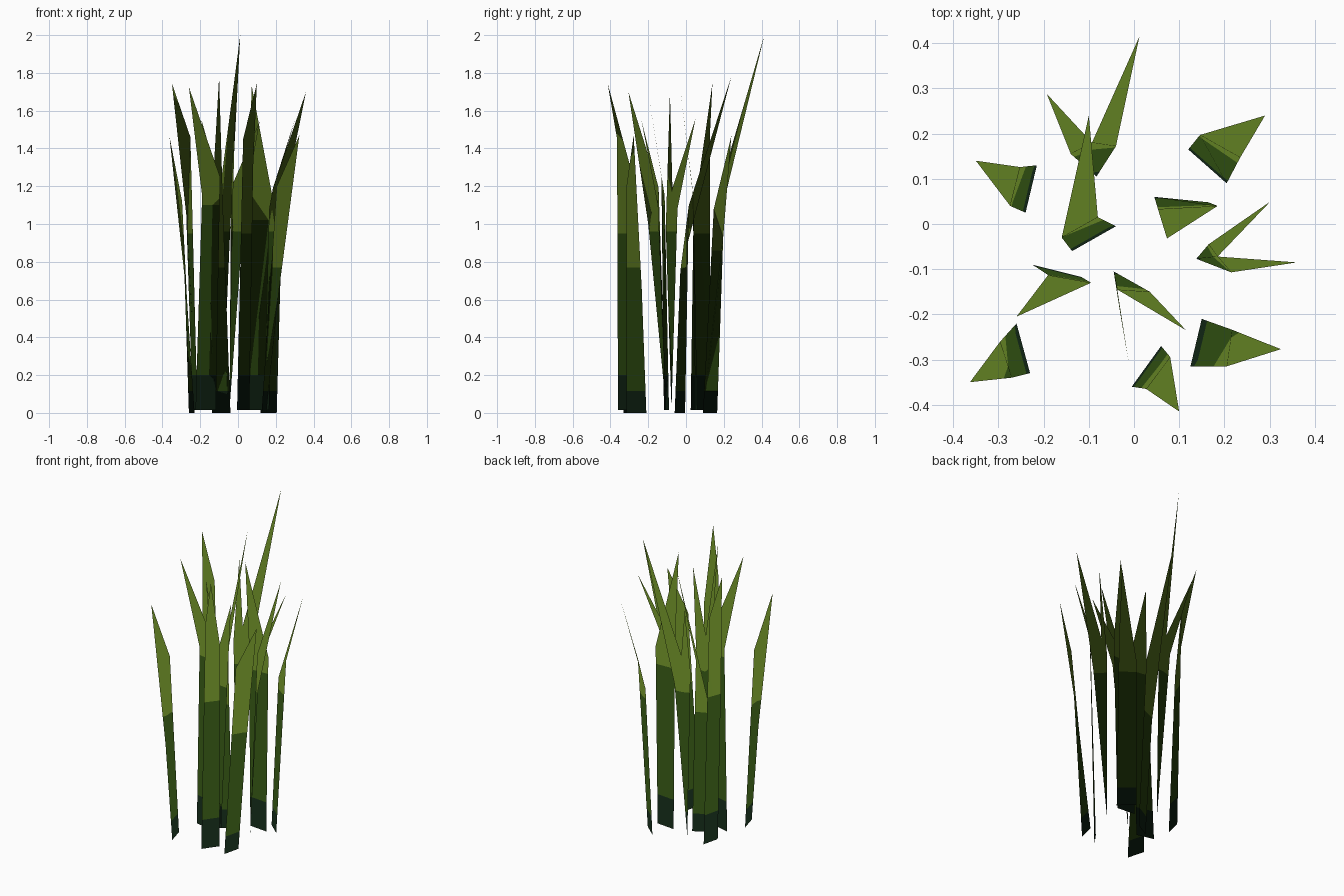
import bpy, bmesh
from mathutils import Vector


def material(name, rgb):
    m = bpy.data.materials.new(name)
    m.diffuse_color = (*rgb, 1.0)
    return m


MATS = [material("root_green", (0.005, 0.018, 0.007)),
        material("stem_green", (0.027, 0.072, 0.005)),
        material("tip_green", (0.12, 0.215, 0.016))]


def build(name, points, faces, low, high):
    """Flat sheet, cut at two heights and coloured in three bands."""
    bm = bmesh.new()
    vs = [bm.verts.new(p) for p in points]
    for f in faces:
        bm.faces.new([vs[i] for i in f])
    bmesh.ops.triangulate(bm, faces=[f for f in bm.faces if len(f.verts) > 3])
    for h in (low, high):
        bmesh.ops.bisect_plane(bm, geom=bm.verts[:] + bm.edges[:] + bm.faces[:],
                               plane_co=Vector((0, 0, h)), plane_no=Vector((0, 0, 1)))
    bm.normal_update()
    for f in bm.faces:
        f.smooth = True
        if f.normal.z < 0:
            f.normal_flip()
        z = f.calc_center_median().z
        f.material_index = (z > low) + (z > high)
    me = bpy.data.meshes.new(name)
    bm.to_mesh(me)
    bm.free()
    for m in MATS:
        me.materials.append(m)
    # foliage shading: all normals point up
    me.normals_split_custom_set_from_vertices([(0, 0, 1)] * len(me.vertices))
    bpy.context.collection.objects.link(bpy.data.objects.new(name, me))


BLADE = [(0, 1, 3, 2), (2, 3, 4)]             # stem quad and pointed end
FORK = [(0, 1, 2), (0, 2, 3), (1, 4, 2), (2, 5, 3)]  # wedge with two points

# broad blades: base a, base b, corner a, corner b, tip, colour height
broad = [
    ((.12, .165), (.205, .09), (.146, .197, .93), (.235, .147, 1.08), (.29, .24, 1.467), .86),
    ((-.23, -.33), (-.26, -.22), (-.27, -.34, .6), (-.296, -.26, 1.12), (-.363, -.35, 1.465), .77),
    ((.125, -.315), (.15, -.21), (.205, -.315, 1.2), (.217, -.234, .65), (.325, -.277, 1.47), .77),
    ((-.137, -.06), (-.04, -.005), (-.16, -.03, .75), (-.08, .015, 1.1), (-.10, .24, 1.78), .77),
]
for i, (a, b, ca, cb, t, h) in enumerate(broad):
    build(f"broad_blade_{i + 1}", [(*a, 0), (*b, 0), ca, cb, t], BLADE, .115, h)

# tall blades, set slightly higher
tall = [
    ((-.215, .13), (-.24, .025), (-.252, .126, 1.46), (-.274, .04, 1.05), (-.35, .14, 1.745), .95),
    ((-.005, -.36), (.06, -.27), (.027, -.365, 1.45), (.08, -.294, 1.3), (.10, -.415, 1.745), .95),
    ((-.225, -.09), (-.117, -.117), (-.19, -.113, 1.15), (-.095, -.13, 1.25), (-.26, -.205, 1.725), 1.1),
    ((.045, .06), (.165, .048), (.053, .033, 1.2), (.185, .04, 1.13), (.073, -.032, 1.73), 1.02),
]
for i, (a, b, ca, cb, t, h) in enumerate(tall):
    build(f"tall_blade_{i + 1}", [(*a, .015), (*b, .015), ca, cb, t], BLADE, .2, h)

# forked blades: bottom point, corner, notch, corner, two tips
forks = [
    [(-.083, .105, .02), (-.14, .155, 1.1), (-.093, .18, 1.2), (-.04, .172, 1.0),
     (-.193, .288, 1.55), (.012, .415, 2.0)],
    [(.138, -.077, .02), (.165, -.045, 1.08), (.185, -.072, 1.19), (.215, -.107, .98),
     (.302, .05, 1.555), (.36, -.085, 1.70)],
    [(-.045, -.105, .02), (-.03, -.2, 1.0), (-.037, -.145, 1.19), (.035, -.15, 1.1),
     (-.012, -.305, 1.70), (.115, -.235, 1.545)],
]
for i, p in enumerate(forks):
    build(f"forked_blade_{i + 1}", p, FORK, .18, .96)
